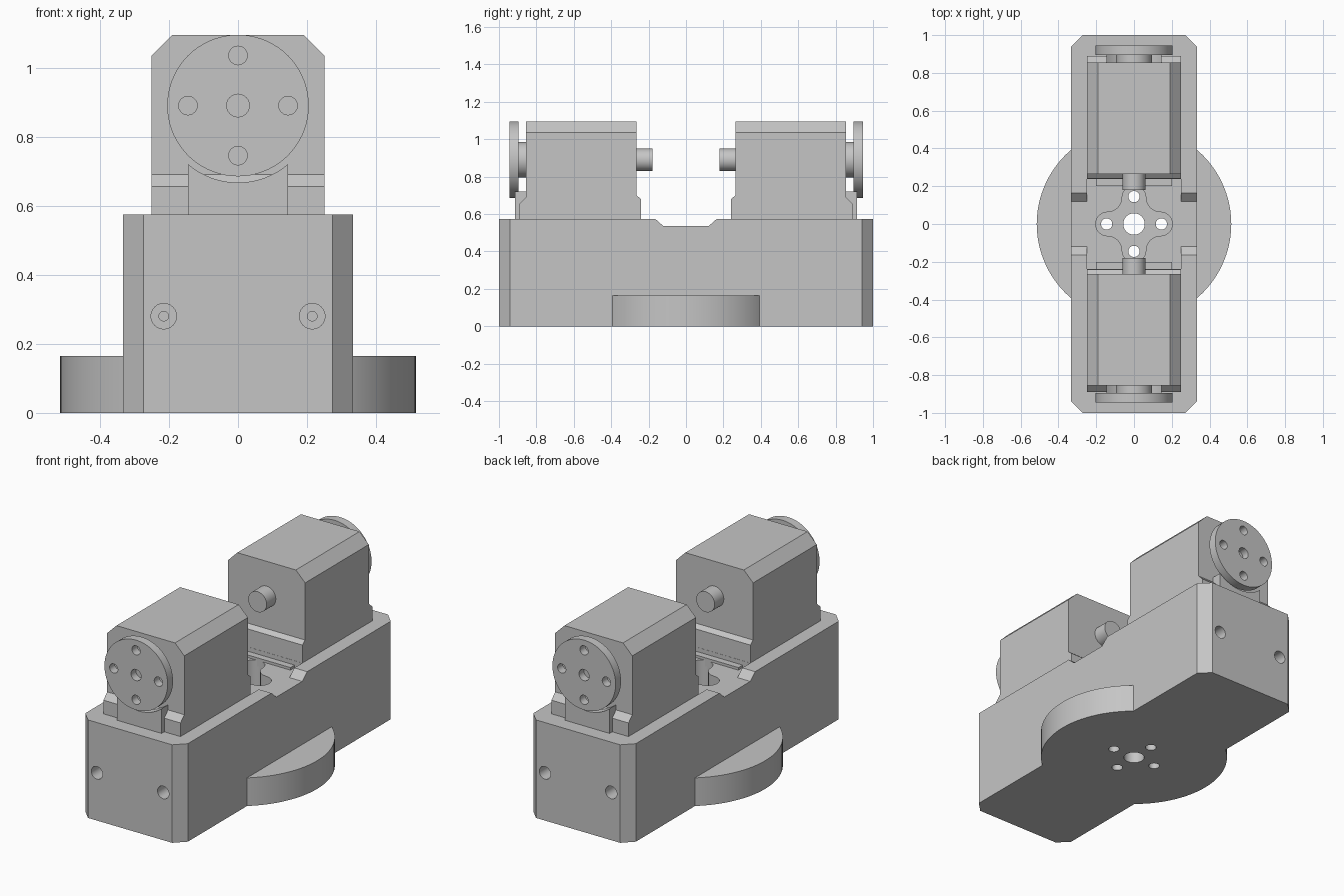
import bpy
import bmesh
from math import sin, cos, pi, radians
from mathutils import Matrix

cube = bpy.data.objects.get("Cube")
if cube:
    bpy.data.objects.remove(cube, do_unlink=True)

# One flat grey for the whole mechanism
GREY = (0.56, 0.56, 0.56, 1)
grey = bpy.data.materials.new("plain grey")
grey.use_nodes = True
grey.diffuse_color = GREY
grey.node_tree.nodes["Principled BSDF"].inputs["Base Color"].default_value = GREY

PLACE = {
    "x": lambda u, v, d: (d, u, v),
    "y": lambda u, v, d: (u, d, v),
    "z": lambda u, v, d: (u, v, d),
}


def prism(name, profile, axis, start, end):
    """Extrude a 2D profile along an axis."""
    bm = bmesh.new()
    put = PLACE[axis]
    low = [bm.verts.new(put(u, v, start)) for u, v in profile]
    high = [bm.verts.new(put(u, v, end)) for u, v in profile]
    n = len(profile)
    bm.faces.new(low)
    bm.faces.new(high)
    for i in range(n):
        j = (i + 1) % n
        bm.faces.new((low[i], low[j], high[j], high[i]))
    bmesh.ops.recalc_face_normals(bm, faces=bm.faces)
    mesh = bpy.data.meshes.new(name)
    bm.to_mesh(mesh)
    bm.free()
    mesh.materials.append(grey)
    obj = bpy.data.objects.new(name, mesh)
    bpy.context.collection.objects.link(obj)
    return obj


def arc(cx, cy, r, a, b, n):
    return [(cx + r * cos(radians(a + (b - a) * i / n)),
             cy + r * sin(radians(a + (b - a) * i / n))) for i in range(n + 1)]


def cylinder(name, cx, cy, r, axis, start, end, n=48):
    return prism(name, arc(cx, cy, r, 0, 360, n)[:-1], axis, start, end)


def rect(w, low, high):
    return [(-w, low), (w, low), (w, high), (-w, high)]


def combine(obj, tools, operation="DIFFERENCE"):
    """Apply boolean tools to a part, then discard them."""
    for tool in tools:
        mod = obj.modifiers.new("cut", "BOOLEAN")
        mod.operation = operation
        mod.solver = "EXACT"
        mod.object = tool
        bpy.context.view_layer.update()
        graph = bpy.context.evaluated_depsgraph_get()
        mesh = bpy.data.meshes.new_from_object(obj.evaluated_get(graph))
        obj.modifiers.clear()
        obj.data = mesh
        bpy.data.objects.remove(tool, do_unlink=True)


# Base: chamfered block joined with a round foot
W, TOP, C = 0.333, 0.575, 0.06
outline = [(W, 1 - C), (W - C, 1), (C - W, 1), (-W, 1 - C),
           (-W, C - 1), (C - W, -1), (W - C, -1), (W, C - 1)]
base = prism("base", outline, "z", 0, TOP)
foot = cylinder("foot", 0, 0, 0.515, "z", 0, 0.165, 96)
combine(base, [foot], "UNION")

# Middle trench and the sloped notch across both side walls
FLOOR = 0.535
trench = prism("trench", rect(0.25, -0.239, 0.239), "z", FLOOR, 0.7)
notch = prism("notch", [(-0.12, FLOOR), (0.12, FLOOR), (0.165, TOP), (0.165, 0.7),
                        (-0.165, 0.7), (-0.165, TOP)], "x", -0.5, 0.5)

# Cross shaped recess with rounded arms and concave corners
cross = []
for q in range(4):
    points = arc(0.14, 0, 0.063, -90, 90, 12) + arc(0.14, 0.14, 0.077, 270, 180, 8)[1:-1]
    turn = Matrix.Rotation(q * pi / 2, 2)
    for u, v in points:
        cross.append((turn[0][0] * u + turn[0][1] * v, turn[1][0] * u + turn[1][1] * v))
recess = prism("recess", cross, "z", 0.3, 0.7)
cutters = [trench, notch, recess]

# Bolt holes through the foot
cutters.append(cylinder("centre_hole", 0, 0, 0.057, "z", -0.1, 0.4, 32))
for q in range(4):
    cutters.append(cylinder("bolt_hole", 0.145 * cos(q * pi / 2), 0.145 * sin(q * pi / 2),
                            0.03, "z", -0.1, 0.4, 24))

# Counterbored screw holes in both ends
for x in (-0.215, 0.215):
    for s in (-1, 1):
        cutters.append(cylinder("counterbore", x, 0.28, 0.037, "y", s * 0.9, s * 1.1, 24))
        cutters.append(cylinder("screw_hole", x, 0.28, 0.014, "y", s * 0.8, s * 0.95, 16))
combine(base, cutters)

# Motor body: stepped side profile trimmed by chamfered upper edges
HUB = 0.89
side = [(0.24, 0.5), (0.24, 0.68), (0.265, 0.7), (0.265, 1.095),
        (0.855, 1.095), (0.855, 0.69), (0.89, 0.655), (0.89, 0.5)]
motor = prism("motor_body", side, "x", -0.25, 0.25)
trim = prism("trim", [(-0.3, 0.4), (0.3, 0.4), (0.3, 0.985), (0.19, 1.095),
                      (0.13, 1.155), (-0.13, 1.155), (-0.19, 1.095), (-0.3, 0.985)],
             "y", 0.1, 1.1)
combine(motor, [trim], "INTERSECT")

# Output disc with a centre hole and four bolt holes
disc = cylinder("output_disc", 0, HUB, 0.205, "y", 0.895, 0.945, 72)
holes = [cylinder("disc_centre", 0, HUB, 0.033, "y", 0.88, 1, 24)]
for q in range(4):
    holes.append(cylinder("disc_hole", 0.145 * cos(q * pi / 2),
                          HUB + 0.145 * sin(q * pi / 2), 0.027, "y", 0.8, 1, 24))
combine(disc, holes)

# Hub, rear shaft, cradle below the disc and the inner ledge
hub = cylinder("output_hub", 0, HUB, 0.095, "y", 0.85, 0.9)
shaft = cylinder("rear_shaft", 0, HUB, 0.06, "y", 0.18, 0.27, 32)
cradle_shape = [(-0.145, 0.5), (0.145, 0.5)] + arc(0, HUB, 0.223, -49.5, -130.5, 20)
cradle = prism("cradle", cradle_shape, "y", 0.85, 0.915)
ledge = prism("inner_ledge", rect(0.2, 0.2, 0.245), "z", 0.5, 0.55)
parts = [motor, disc, hub, shaft, cradle, ledge]

# Repeat the motor assembly, turned half round
turned = []
for part in parts:
    copy = part.copy()
    copy.data = part.data.copy()
    copy.data.transform(Matrix.Rotation(pi, 4, "Z"))
    copy.name = "front_" + part.name
    part.name = "back_" + part.name
    bpy.context.collection.objects.link(copy)
    turned.append(copy)

# Smooth the round walls, keep edges sharp
bpy.ops.object.select_all(action="DESELECT")
for obj in [base] + parts + turned:
    obj.select_set(True)
bpy.context.view_layer.objects.active = base
bpy.ops.object.shade_smooth_by_angle(angle=radians(30))
